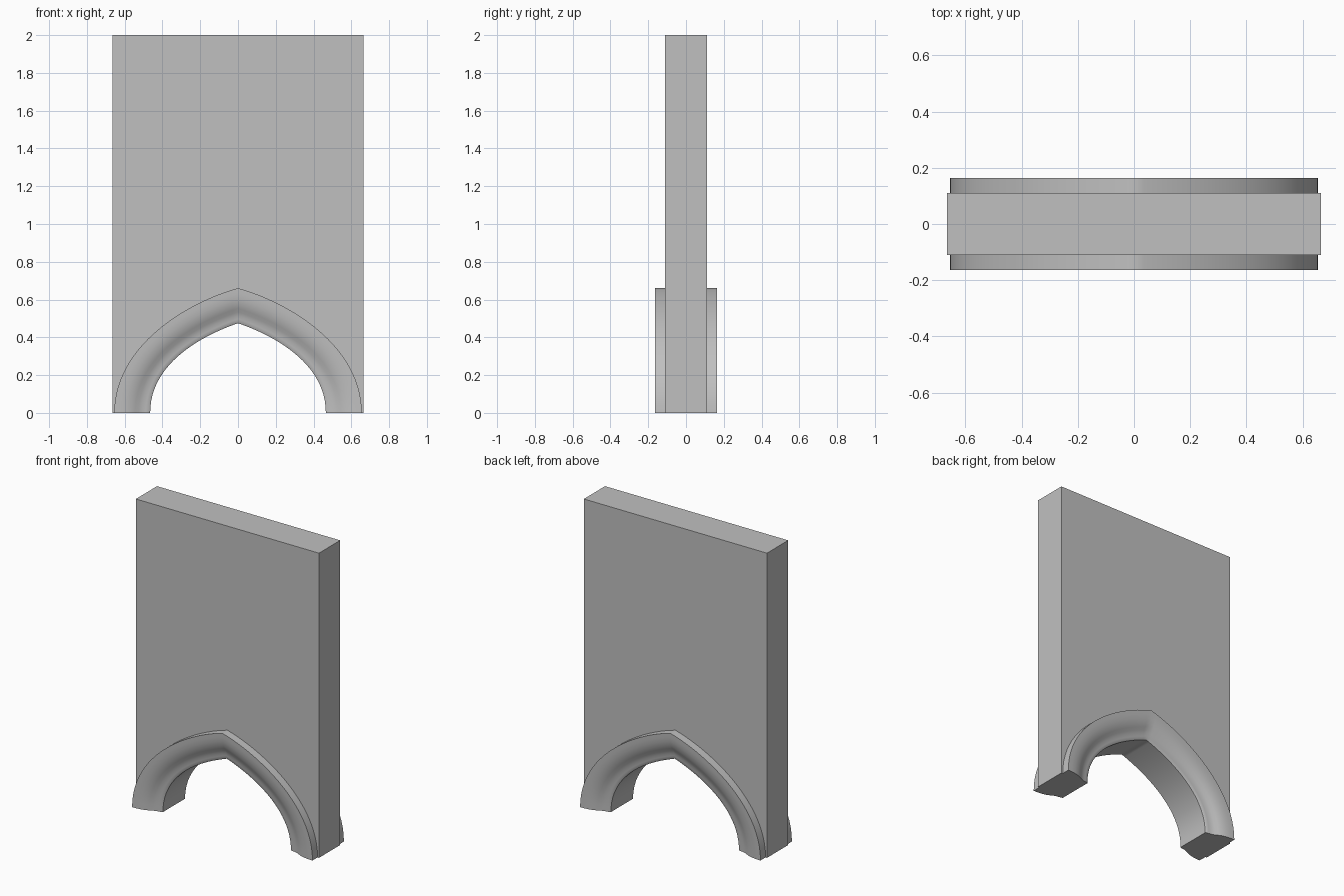
import bpy, bmesh, math
from mathutils import Vector
from mathutils.geometry import interpolate_bezier

cube = bpy.data.objects.get("Cube")
if cube:
    bpy.data.objects.remove(cube, do_unlink=True)

STEPS = 24
HALF_W, HEIGHT, HALF_D = 0.665, 2.0, 0.11

stone = bpy.data.materials.new("stone_grey")
stone.use_nodes = True
grey = (0.53, 0.53, 0.53, 1)
stone.diffuse_color = grey
stone.node_tree.nodes["Principled BSDF"].inputs["Base Color"].default_value = grey


def pointed_arch(foot, foot_handle, apex_handle, apex):
    """(x, z) points from the right foot over the apex to the left foot."""
    ctrl = [Vector((x, z, 0)) for x, z in
            ((foot, 0), (foot, foot_handle), apex_handle, (0, apex))]
    half = [(p.x, p.y) for p in interpolate_bezier(*ctrl, STEPS)]
    return half + [(-x, z) for x, z in reversed(half[:-1])]


def finish(bm, name):
    bmesh.ops.recalc_face_normals(bm, faces=bm.faces[:])
    mesh = bpy.data.meshes.new(name)
    bm.to_mesh(mesh)
    bm.free()
    mesh.materials.append(stone)
    obj = bpy.data.objects.new(name, mesh)
    bpy.context.collection.objects.link(obj)
    bpy.ops.object.select_all(action='DESELECT')
    obj.select_set(True)
    bpy.context.view_layer.objects.active = obj
    bpy.ops.object.shade_smooth_by_angle(angle=math.radians(45))
    return obj


inner = pointed_arch(0.465, 0.26, (0.2, 0.405), 0.475)
outer = pointed_arch(0.655, 0.36, (0.26, 0.59), 0.66)

# Wall slab with the arched opening in its outline
outline = [(-HALF_W, 0), (-HALF_W, HEIGHT), (HALF_W, HEIGHT), (HALF_W, 0)] + inner
bm = bmesh.new()
slab = bm.faces.new([bm.verts.new((x, -HALF_D, z)) for x, z in outline])
new = bmesh.ops.extrude_face_region(bm, geom=[slab])["geom"]
bmesh.ops.translate(bm, vec=(0, 2 * HALF_D, 0),
                    verts=[v for v in new if isinstance(v, bmesh.types.BMVert)])
finish(bm, "arched_wall")

# Moulding section: share of the way from inner to outer edge, depth
section = [(0, HALF_D), (0, 0.115), (0.04, 0.12), (0.12, 0.122), (0.22, 0.125),
           (0.32, 0.132), (0.42, 0.142), (0.54, 0.152), (0.7, 0.159),
           (0.85, 0.162), (1, 0.163), (1, HALF_D)]

# The moulding follows the arch on the front and the back
for side, name in ((-1, "front_arch_moulding"), (1, "back_arch_moulding")):
    bm = bmesh.new()
    rings = [[bm.verts.new((xi + (xo - xi) * f, side * y, zi + (zo - zi) * f))
              for f, y in section]
             for (xi, zi), (xo, zo) in zip(inner, outer)]
    n = len(section)
    for a, b in zip(rings, rings[1:]):
        for i in range(n):
            j = (i + 1) % n
            bm.faces.new((a[i], a[j], b[j], b[i]))
    bm.faces.new(rings[0])
    bm.faces.new(rings[-1])
    finish(bm, name)
